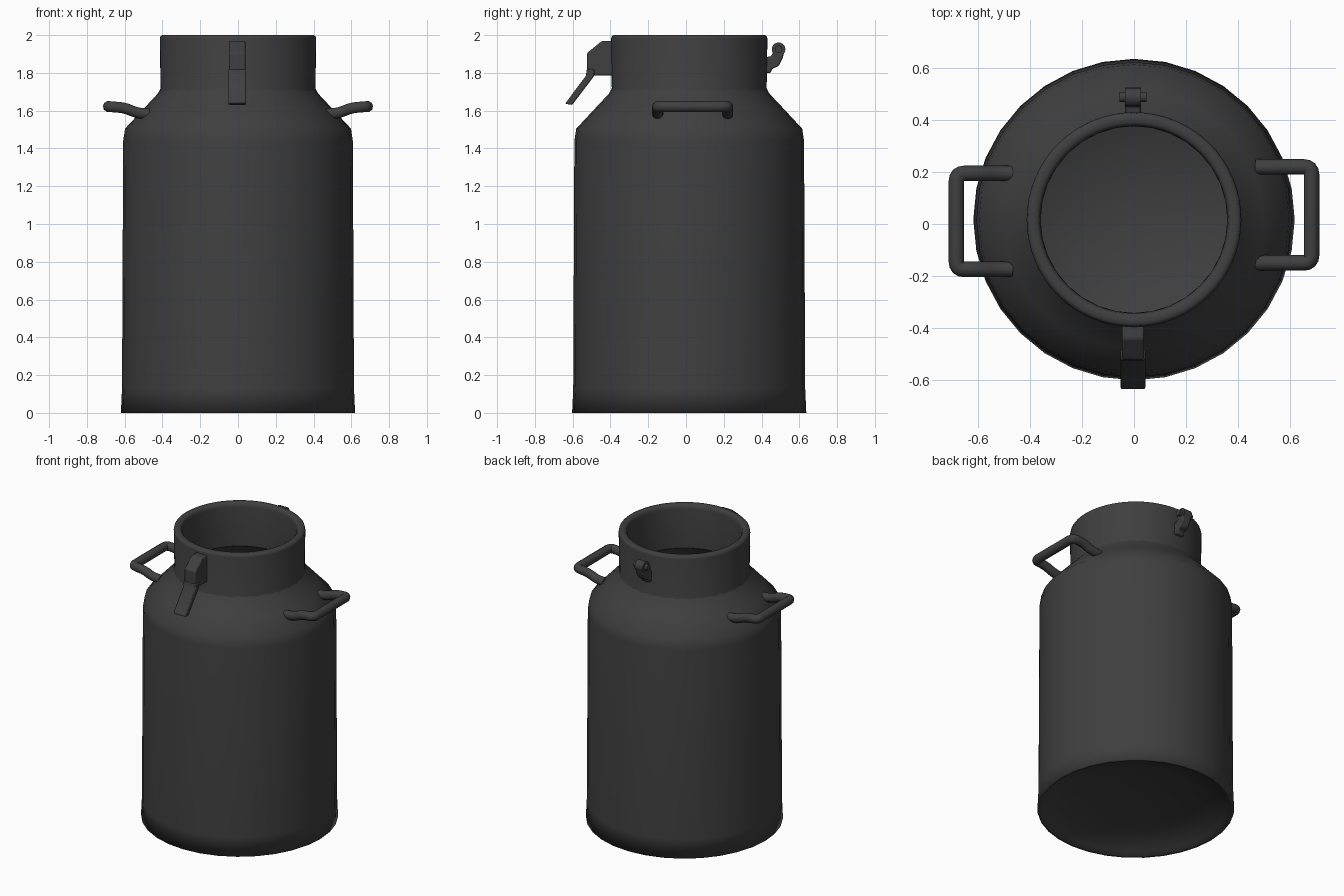
import bpy, bmesh, math
from mathutils import Vector

cube = bpy.data.objects.get("Cube")
if cube:
    bpy.data.objects.remove(cube, do_unlink=True)

metal = bpy.data.materials.new("dark_grey_metal")
metal.use_nodes = True
metal.diffuse_color = (0.05, 0.05, 0.05, 1)
metal.node_tree.nodes["Principled BSDF"].inputs["Base Color"].default_value = (0.05, 0.05, 0.05, 1)

CENTRE_Y = 0.017


def add_object(name, bm, angle=None):
    bmesh.ops.recalc_face_normals(bm, faces=bm.faces)
    mesh = bpy.data.meshes.new(name)
    bm.to_mesh(mesh)
    bm.free()
    mesh.materials.append(metal)
    obj = bpy.data.objects.new(name, mesh)
    bpy.context.collection.objects.link(obj)
    bpy.ops.object.select_all(action='DESELECT')
    obj.select_set(True)
    bpy.context.view_layer.objects.active = obj
    if angle is None:
        bpy.ops.object.shade_smooth()
    else:
        bpy.ops.object.shade_smooth_by_angle(angle=math.radians(angle))
    return obj


def lathe(name, profile, sides, angle):
    """Spin (radius, height) points around the can's axis."""
    bm = bmesh.new()
    verts = [bm.verts.new((r, 0, z)) for r, z in profile]
    edges = [bm.edges.new(pair) for pair in zip(verts, verts[1:])]
    bmesh.ops.spin(bm, geom=verts + edges, cent=(0, 0, 0), axis=(0, 0, 1),
                   angle=math.tau, steps=sides)
    bmesh.ops.remove_doubles(bm, verts=bm.verts, dist=0.0005)
    obj = add_object(name, bm, angle)
    obj.location.y = CENTRE_Y
    return obj


def side_plate(name, outline, width, bevel):
    """Extrude a (y, z) outline across x."""
    bm = bmesh.new()
    face = bm.faces.new([bm.verts.new((-width / 2 - 0.004, y, z)) for y, z in outline])
    new = bmesh.ops.extrude_face_region(bm, geom=[face])["geom"]
    bmesh.ops.translate(bm, vec=(width, 0, 0),
                        verts=[v for v in new if isinstance(v, bmesh.types.BMVert)])
    obj = add_object(name, bm, 35)
    mod = obj.modifiers.new("soft_edges", 'BEVEL')
    mod.width = bevel
    mod.segments = 2
    return obj


def tube(name, points, radius, corner):
    """Sweep a round bar along a path with rounded corners."""
    pts = [Vector(p) for p in points]
    path = [pts[0]]
    for a, b, c in zip(pts, pts[1:], pts[2:]):
        start = b + (a - b).normalized() * corner
        end = b + (c - b).normalized() * corner
        for i in range(5):
            t = i / 4
            path.append(start * (1 - t) ** 2 + b * 2 * t * (1 - t) + end * t ** 2)
    path.append(pts[-1])
    curve = bpy.data.curves.new(name, 'CURVE')
    curve.dimensions = '3D'
    curve.bevel_depth = radius
    curve.bevel_resolution = 3
    curve.use_fill_caps = True
    spline = curve.splines.new('POLY')
    spline.points.add(len(path) - 1)
    for point, co in zip(spline.points, path):
        point.co = (*co, 1)
    curve.materials.append(metal)
    obj = bpy.data.objects.new(name, curve)
    bpy.context.collection.objects.link(obj)
    return obj


# Can body: hollow underside, outer wall, shoulder
lathe("can_body", [(0, 0.1), (0.2, 0.09), (0.4, 0.065), (0.58, 0.02), (0.6, 0),
                   (0.62, 0), (0.614, 0.13), (0.608, 1.44), (0.598, 1.505),
                   (0.5, 1.61), (0.425, 1.69), (0.405, 1.725)], 32, None)

# Inner lining: bowl floor, wall and inner shoulder
lathe("inner_lining", [(0, 0.14), (0.2, 0.16), (0.4, 0.22), (0.57, 0.32),
                       (0.57, 1.46), (0.36, 1.7)], 32, None)

# Neck with rounded rim
lathe("neck", [(0.36, 1.7), (0.36, 1.97), (0.364, 1.99), (0.374, 2), (0.4, 2),
               (0.411, 1.993), (0.414, 1.98), (0.41, 1.72), (0.42, 1.69)], 64, 50)

# Carrying handles
for side, name, shift in ((1, "left_handle", 0.035), (-1, "right_handle", 0.01)):
    arm = [(0.47, 1.582), (0.535, 1.588), (0.6, 1.615), (0.685, 1.622)]
    reach = 0.185
    path = [(side * x, shift + reach, z) for x, z in arm]
    path += [(side * x, shift - reach, z) for x, z in reversed(arm)]
    tube(name, path, 0.03, 0.03)

# Front latch: bracket and lever
side_plate("latch_bracket", [(-0.385, 1.97), (-0.444, 1.97), (-0.524, 1.905),
                             (-0.524, 1.805), (-0.48, 1.785), (-0.385, 1.785)], 0.085, 0.008)
side_plate("latch_lever", [(-0.525, 1.82), (-0.53, 1.785), (-0.64, 1.637),
                           (-0.603, 1.63), (-0.485, 1.785), (-0.485, 1.82)], 0.095, 0.006)

# Back hinge: lug, barrel and pin
side_plate("hinge_lug", [(0.41, 1.80), (0.45, 1.80), (0.456, 1.822), (0.49, 1.835),
                         (0.513, 1.88), (0.522, 1.92), (0.46, 1.92), (0.455, 1.89),
                         (0.41, 1.88)], 0.062, 0.008)
for name, radius, length in (("hinge_barrel", 0.036, 0.062), ("hinge_pin", 0.02, 0.105)):
    bm = bmesh.new()
    bmesh.ops.create_cone(bm, cap_ends=True, segments=20, radius1=radius,
                          radius2=radius, depth=length)
    pin = add_object(name, bm, 40)
    pin.rotation_euler.y = math.pi / 2
    pin.location = (-0.004, 0.49, 1.925)
